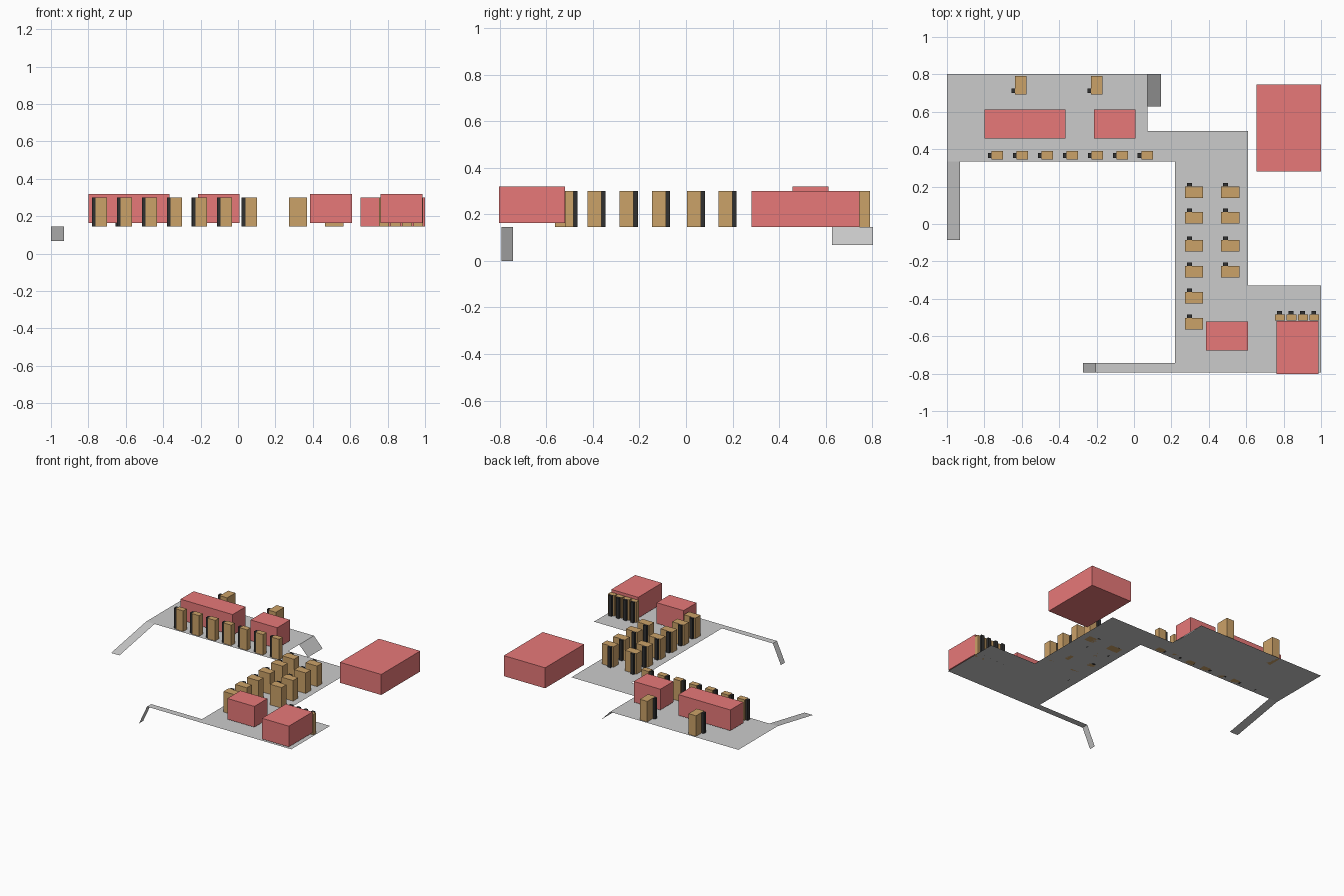
import bpy

if "Cube" in bpy.data.objects:
    bpy.data.objects.remove(bpy.data.objects["Cube"])

FLOOR = 0.145
TOP = 0.30


def material(name, rgb):
    m = bpy.data.materials.new(name)
    m.diffuse_color = (*rgb, 1)
    m.use_nodes = True
    m.node_tree.nodes["Principled BSDF"].inputs["Base Color"].default_value = m.diffuse_color
    return m


RED = material("red", (0.80, 0.19, 0.19))
TAN = material("tan", (0.60, 0.36, 0.14))
BLACK = material("black", (0.03, 0.03, 0.03))


def mesh(name, verts, faces, mat=None):
    me = bpy.data.meshes.new(name)
    me.from_pydata(verts, [], faces)
    me.update()
    ob = bpy.data.objects.new(name, me)
    bpy.context.collection.objects.link(ob)
    if mat:
        me.materials.append(mat)
    return ob


def box(name, x0, x1, y0, y1, z0, z1, mat):
    v = [(x, y, z) for z in (z0, z1) for x, y in ((x0, y0), (x1, y0), (x1, y1), (x0, y1))]
    f = [(3, 2, 1, 0), (4, 5, 6, 7)]
    f += [(i, (i + 1) % 4, (i + 1) % 4 + 4, i + 4) for i in range(4)]
    return mesh(name, v, f, mat)


# walkable floor sheet
outline = [(-1, 0.803), (-1, 0.333), (0.22, 0.333), (0.22, -0.743), (-0.205, -0.743),
           (-0.205, -0.793), (1, -0.793), (1, -0.33), (0.61, -0.33), (0.61, 0.497),
           (0.072, 0.497), (0.072, 0.803)]
mesh("floor", [(x, y, FLOOR) for x, y in outline], [tuple(range(len(outline)))])

# ramps leading down from the floor
mesh("left_ramp", [(-1, 0.333, FLOOR), (-1, -0.086, 0.068),
                   (-0.93, -0.086, 0.068), (-0.93, 0.333, FLOOR)], [(0, 1, 2, 3)])
mesh("back_ramp", [(0.072, 0.628, FLOOR), (0.145, 0.628, 0.068),
                   (0.145, 0.803, 0.068), (0.072, 0.803, FLOOR)], [(0, 1, 2, 3)])
mesh("front_ramp", [(-0.272, -0.793, 0), (-0.205, -0.793, FLOOR),
                    (-0.205, -0.743, FLOOR), (-0.272, -0.743, 0)], [(0, 1, 2, 3)])

# large red blocks
box("long_block", -0.80, -0.365, 0.457, 0.613, 0.163, 0.32, RED)
box("short_block", -0.215, 0.007, 0.457, 0.613, 0.163, 0.32, RED)
box("middle_block", 0.385, 0.61, -0.676, -0.521, 0.163, 0.32, RED)
box("corner_block", 0.763, 0.987, -0.803, -0.519, 0.163, 0.32, RED)
box("detached_block", 0.655, 1.0, 0.281, 0.746, FLOOR, TOP, RED)


# cabinets facing left, with a black panel on the -x side
def side_cabinet(x, y, w, d, p0, p1):
    box("cabinet", x, x + w, y, y + d, FLOOR, TOP, TAN)
    box("cabinet_panel", x - 0.019, x, y + p0, y + p1, FLOOR, TOP, BLACK)


for i in range(7):
    side_cabinet(-0.762 + 0.1335 * i, 0.346, 0.062, 0.043, 0.008, 0.033)
for x in (-0.637, -0.23):
    side_cabinet(x, 0.692, 0.062, 0.099, 0.008, 0.033)


# cabinets facing back, with a black panel on the +y side
def back_cabinet(x, y, w, d):
    box("cabinet", x, x + w, y - d, y, FLOOR, TOP, TAN)
    box("cabinet_panel", x + 0.011, x + 0.037, y, y + 0.018, FLOOR, TOP, BLACK)


rows = (0.20, 0.064, -0.086, -0.225, -0.364, -0.503)
for x, count in ((0.273, 6), (0.466, 4)):
    for y in rows[:count]:
        back_cabinet(x, y, 0.097, 0.06)

# four narrow cabinets beside the corner block
for i in range(4):
    back_cabinet(0.754 + 0.061 * i, -0.484, 0.053, 0.033)
